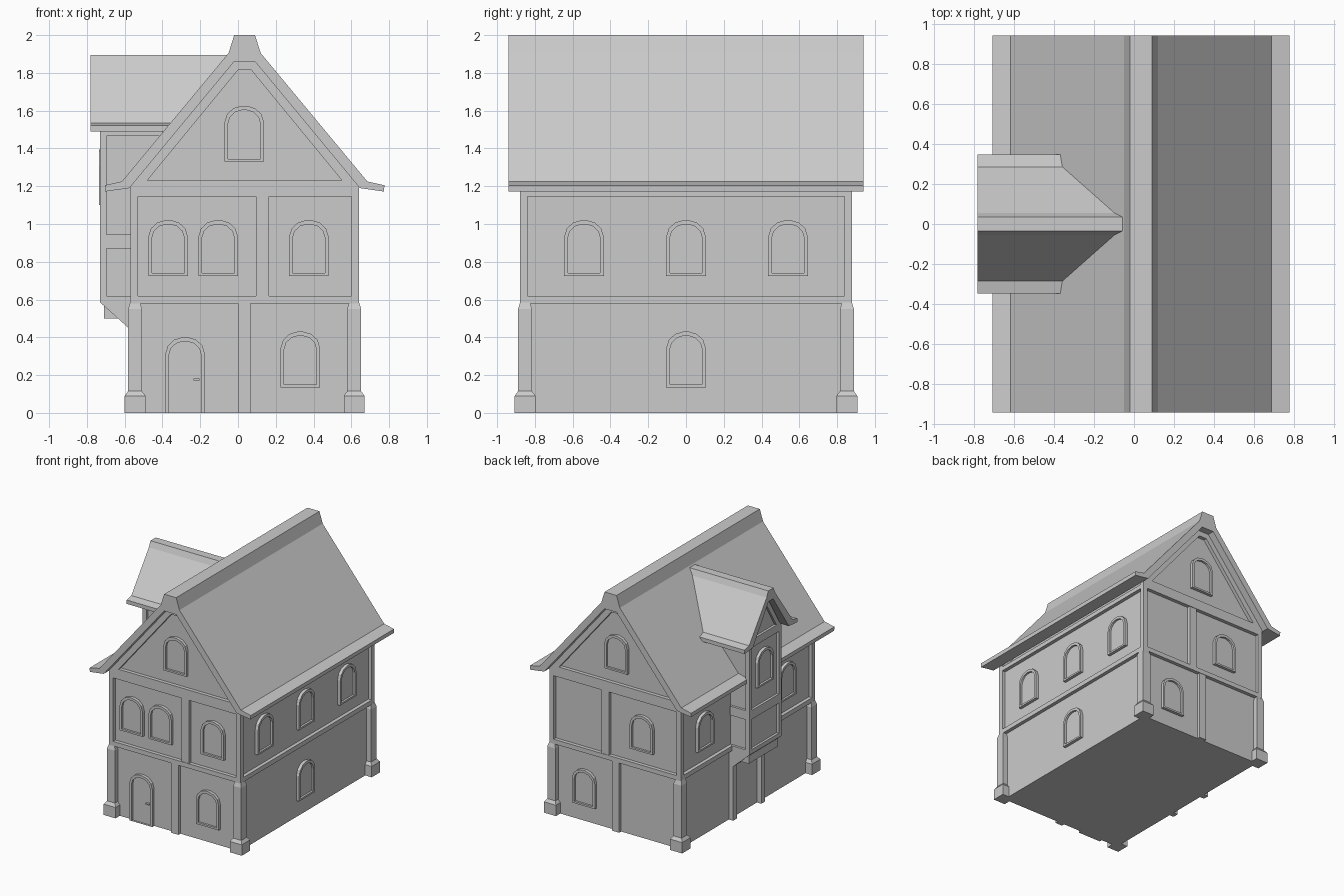
import bpy, bmesh

if "Cube" in bpy.data.objects:
    bpy.data.objects.remove(bpy.data.objects["Cube"])

C = 0.035            # centre line of the house in x
WX, WY = 0.575, 0.85  # wall plane distances (side, front/back)
FX, FY = 0.605, 0.88  # timber frame plane distances

# Wall mappings: u along the wall, v up, d outward distance
FRONT = lambda u, v, d: (u, -d, v)
BACK = lambda u, v, d: (u, d, v)
RIGHT = lambda u, v, d: (C + d, u, v)
LEFT = lambda u, v, d: (C - d, u, v)


def loft(name, loops, closed=False):
    """Join successive vertex loops; cap the ends unless closed into a ring."""
    bm = bmesh.new()
    vs = [[bm.verts.new(p) for p in loop] for loop in loops]
    n, m = len(vs[0]), len(vs)
    for i in range(m if closed else m - 1):
        a, b = vs[i], vs[(i + 1) % m]
        for j in range(n):
            k = (j + 1) % n
            bm.faces.new((a[j], a[k], b[k], b[j]))
    if not closed:
        bm.faces.new(vs[0])
        bm.faces.new(vs[-1])
    bmesh.ops.recalc_face_normals(bm, faces=bm.faces)
    me = bpy.data.meshes.new(name)
    bm.to_mesh(me)
    bm.free()
    ob = bpy.data.objects.new(name, me)
    bpy.context.collection.objects.link(ob)
    return ob


def prism(name, side, prof, d0, d1):
    return loft(name, [[side(u, v, d) for u, v in prof] for d in (d0, d1)])


def ring(name, side, outer, inner, d0, d1):
    loops = [(outer, d0), (outer, d1), (inner, d1), (inner, d0)]
    return loft(name, [[side(u, v, d) for u, v in p] for p, d in loops], True)


def rect(u0, u1, v0, v1):
    return [(u0, v0), (u1, v0), (u1, v1), (u0, v1)]


def sym(half, c=0.0):
    """Mirror a half profile about u = c."""
    return [(c + u, v) for u, v in half] + [(c - u, v) for u, v in reversed(half)]


def box(name, x0, x1, y0, y1, z0, z1):
    return prism(name, BACK, rect(x0, x1, z0, z1), y0, y1)


def arch(u, w, z0, z1):
    return sym([(w, z0), (w, z1 - w * 0.85), (w * 0.87, z1 - w * 0.42),
                (w * 0.55, z1 - w * 0.12), (w * 0.15, z1)], u)


def window(name, side, u, z, d, h=0.295, sill=0.015):
    outer, inner = arch(u, 0.105, z, z + h), arch(u, 0.086, z + sill, z + h - 0.022)
    ring(name + "_frame", side, outer, inner, d - 0.01, d + 0.025)
    prism(name + "_pane", side, inner, d - 0.01, d + 0.008)


# House walls with gables
prism("walls", BACK, sym([(WX, 0), (WX, 1.19), (0.05, 1.84)], C), -WY, WY)

# Main roof with flared eaves and ridge cap
prism("main_roof", BACK, sym([(0.055, 2.0), (0.085, 1.905), (0.65, 1.225), (0.74, 1.205),
                              (0.738, 1.172), (0.61, 1.19), (0.055, 1.86)], C), -0.94, 0.94)

# Timber frames on the upper floor, gable frames and centre posts
for nm, side in (("front", FRONT), ("back", BACK)):
    ring(nm + "_upper_frame", side, rect(C - FX, C + FX, 0.58, 1.18),
         rect(C - 0.57, C + 0.57, 0.618, 1.145), WY - 0.01, FY)
    ring(nm + "_gable_frame", side, sym([(FX, 1.175), (FX, 1.197), (0.055, 1.86)], C),
         sym([(0.515, 1.23), (0.51, 1.237), (0.035, 1.815)], C), WY - 0.01, FY)
    prism(nm + "_upper_post", side, rect(0.095, 0.165, 0.61, 1.15), WY - 0.01, FY - 0.004)
    prism(nm + "_lower_post", side, rect(0.0, 0.065, 0, 0.59), WY - 0.01, FY - 0.004)
    window(nm + "_gable_window", side, 0.033, 1.33, WY)
    window(nm + "_lower_window", side, 0.33, 0.135, WY)
for nm, side in (("left", LEFT), ("right", RIGHT)):
    ring(nm + "_upper_frame", side, rect(-FY, FY, 0.58, 1.18),
         rect(-0.84, 0.84, 0.618, 1.145), WX - 0.01, FX)

# Corner posts with plinth blocks
for sx in (-1, 1):
    for sy in (-1, 1):
        loft("corner_post", [[(C + sx * 0.58 + a * r, sy * 0.852 + b * r, z)
                              for a, b in ((-1, -1), (1, -1), (1, 1), (-1, 1))]
                             for r, z in ((0.055, 0), (0.055, 0.09), (0.037, 0.115),
                                          (0.037, 0.55), (0.026, 0.585))])

# Remaining windows
for u in (-0.37, -0.105, 0.375):
    window("front_upper_window", FRONT, u, 0.725, WY)
window("back_upper_window", BACK, -0.2, 0.725, WY)
for u in (-0.54, 0, 0.54):
    window("right_upper_window", RIGHT, u, 0.725, WX)
window("right_lower_window", RIGHT, 0, 0.135, WX)
for u in (-0.54, 0.54):
    window("left_upper_window", LEFT, u, 0.725, WX)

# Door and handle
window("door", FRONT, -0.28, 0, WY, h=0.4, sill=0.002)
box("door_handle", -0.235, -0.205, -0.878, -0.85, 0.172, 0.182)

# Oriel bay on the left: core, corner posts, bands, corbel and support posts
box("bay_core", -0.71, -0.38, -0.19, 0.19, 0.5, 1.49)
for s in (-1, 1):
    y0, y1 = sorted((s * 0.175, s * 0.21))
    box("bay_corner_post", -0.73, -0.695, y0, y1, 0.585, 1.5)
    y0, y1 = sorted((s * 0.16, s * 0.21))
    box("bay_support_post", -0.58, -0.53, y0, y1, 0, 0.5)
for z0, z1, xe in ((0.585, 0.62, -0.55), (0.87, 0.945, -0.55), (1.465, 1.51, -0.4)):
    box("bay_band", -0.73, xe, -0.21, 0.21, z0, z1)
prism("bay_corbel", BACK, [(-0.73, 0.585), (-0.58, 0.45), (-0.54, 0.45), (-0.54, 0.585)],
      -0.21, 0.21)
window("bay_window", LEFT, 0, 1.1, 0.745)

# Bay gable
prism("bay_gable_wall", LEFT, sym([(0.19, 1.49), (0.02, 1.79)]), 0.5, 0.745)
ring("bay_gable_frame", LEFT, sym([(0.21, 1.5), (0.02, 1.81)]),
     sym([(0.145, 1.53), (0.012, 1.75)]), 0.74, 0.765)

# Bay roof, running back until it meets the main roof slope
prof = sym([(0.035, 1.895), (0.055, 1.848), (0.285, 1.535), (0.347, 1.522),
            (0.347, 1.49), (0.235, 1.5), (0.03, 1.805)])
loft("bay_roof", [[(-0.78, y, z) for y, z in prof],
                  [(-0.035 - (1.905 - z) * 0.83, y, z) for y, z in prof]])
